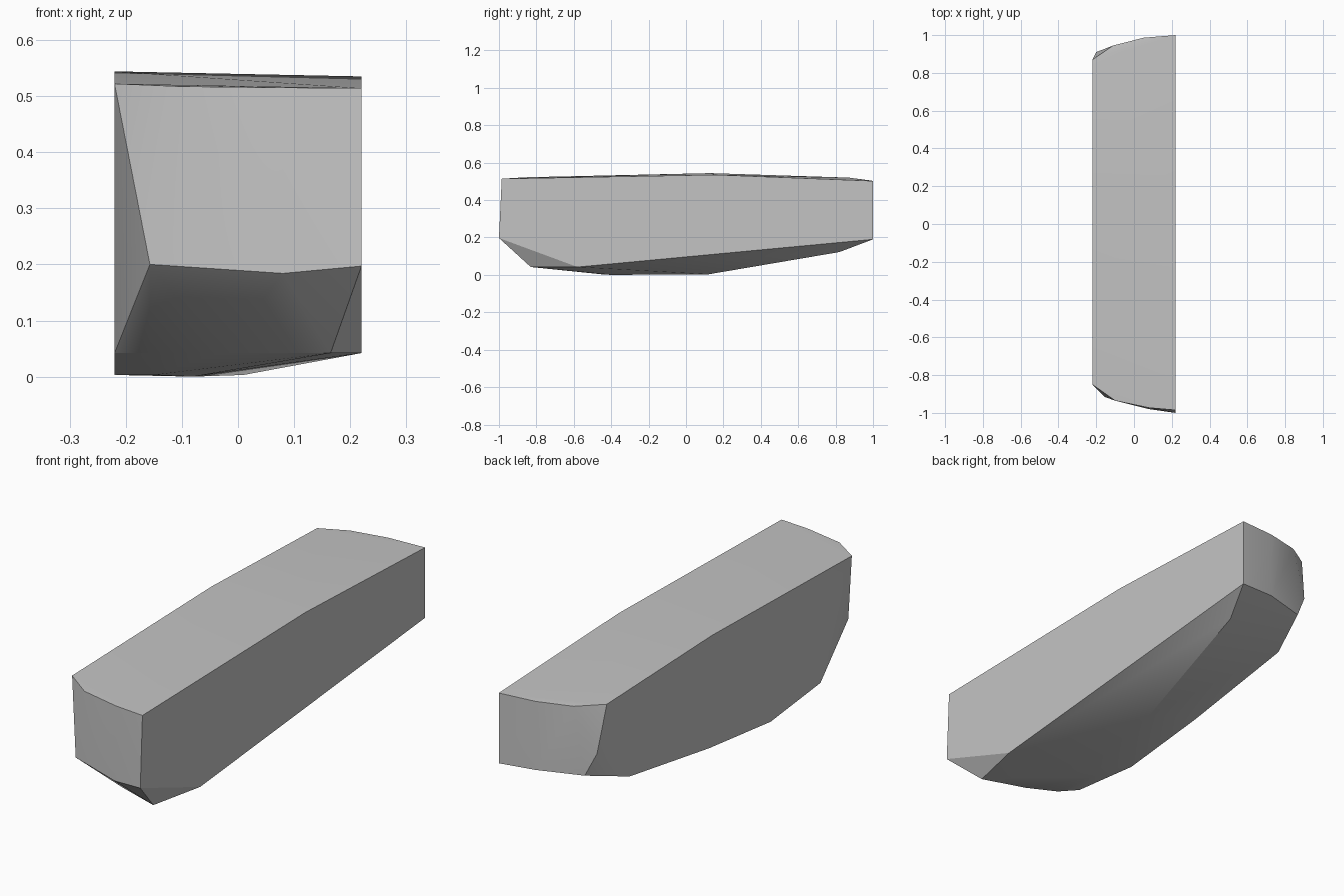
import bpy, bmesh, math

cube = bpy.data.objects.get("Cube")
if cube:
    bpy.data.objects.remove(cube, do_unlink=True)

# Upper rim: curved ends and a slight cross ridge at mid length
top_rim = [
    (-.22, -.85, .522), (-.1, -.935, .517), (.08, -.973, .515), (.22, -.985, .514),
    (-.22, .13, .544), (.22, .16, .535),
    (-.22, .87, .52), (-.11, .945, .51), (.05, .986, .505), (.22, 1, .502),
]

# Lower edge of the two upright ends
end_edges = [
    (-.157, -.915, .2), (.08, -.98, .184), (.22, -1, .197),
    (-.2, .91, .31), (-.15, .925, .205), (.05, .985, .2), (.22, 1, .19),
]

# Shallow rounded underside
underside = [
    (.165, -.83, .042), (-.03, -.765, .042), (-.157, -.70, .042),
    (-.22, -.63, .042), (.22, -.58, .042),
    (-.15, -.45, .003), (-.08, -.4, 0), (-.22, -.28, .003),
    (.01, .12, .003), (-.22, .15, .05),
    (-.22, .71, .138), (.143, .82, .122),
]

# Stretch one taut skin over the edge points and merge flat areas
bm = bmesh.new()
for point in top_rim + end_edges + underside:
    bm.verts.new(point)
hull = bmesh.ops.convex_hull(bm, input=bm.verts)
loose = [v for v in bm.verts if not v.link_faces]
bmesh.ops.delete(bm, geom=loose, context='VERTS')
bmesh.ops.dissolve_limit(bm, angle_limit=math.radians(0.5),
                         verts=bm.verts, edges=bm.edges)
bmesh.ops.recalc_face_normals(bm, faces=bm.faces)
mesh = bpy.data.meshes.new("curved_block")
bm.to_mesh(mesh)
bm.free()

block = bpy.data.objects.new("curved_block", mesh)
bpy.context.collection.objects.link(block)

# Plain grey finish
grey = bpy.data.materials.new("plain_grey")
grey.use_nodes = True
colour = (.55, .55, .55, 1)
grey.diffuse_color = colour
grey.node_tree.nodes["Principled BSDF"].inputs["Base Color"].default_value = colour
mesh.materials.append(grey)

# Soft shading with crisp main edges
bpy.ops.object.select_all(action='DESELECT')
block.select_set(True)
bpy.context.view_layer.objects.active = block
bpy.ops.object.shade_smooth_by_angle(angle=math.radians(30))
